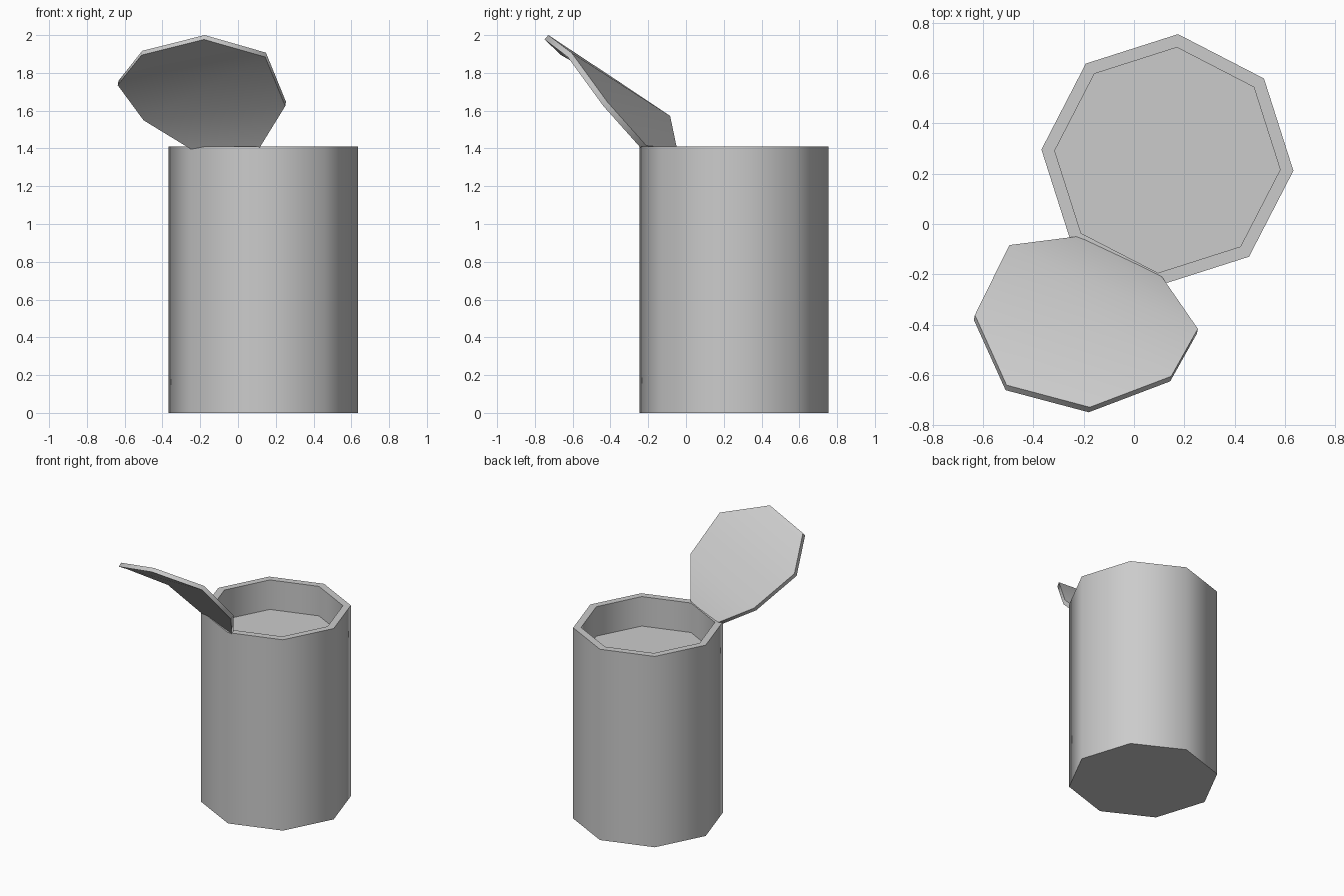
import bpy
import bmesh
import math
from mathutils import Vector

cube = bpy.data.objects.get("Cube")
if cube:
    bpy.data.objects.remove(cube, do_unlink=True)

SIDES = 8
CENTRE = Vector((0.133, 0.254, 0.0))
TURN = math.radians(85.2)

grey = bpy.data.materials.new("plain grey")
grey.use_nodes = True
tone = (0.6, 0.6, 0.6, 1.0)
grey.diffuse_color = tone
grey.node_tree.nodes["Principled BSDF"].inputs["Base Color"].default_value = tone


def finish(bm, name):
    """Turn a bmesh into a smooth-walled object with sharp rims."""
    bmesh.ops.recalc_face_normals(bm, faces=bm.faces)
    mesh = bpy.data.meshes.new(name)
    bm.to_mesh(mesh)
    bm.free()
    mesh.materials.append(grey)
    obj = bpy.data.objects.new(name, mesh)
    bpy.context.collection.objects.link(obj)
    bpy.ops.object.select_all(action='DESELECT')
    obj.select_set(True)
    bpy.context.view_layer.objects.active = obj
    bpy.ops.object.shade_smooth_by_angle(angle=math.radians(50))
    return obj


# Container: outer wall, flat rim, inner wall and raised floor
profile = [(0.503, 0.0), (0.503, 1.41), (0.45, 1.41), (0.45, 1.192)]
bm = bmesh.new()
rings = []
for radius, height in profile:
    ring = []
    for i in range(SIDES):
        a = TURN + math.tau * i / SIDES
        offset = Vector((radius * math.cos(a), radius * math.sin(a), height))
        ring.append(bm.verts.new(CENTRE + offset))
    rings.append(ring)
for low, high in zip(rings, rings[1:]):
    for i in range(SIDES):
        j = (i + 1) % SIDES
        bm.faces.new((low[i], low[j], high[j], high[i]))
bm.faces.new(rings[0])
bm.faces.new(rings[-1])
finish(bm, "container")

# Open lid: a bent octagon in three strips, from the hinge to the far edge
strips = [
    ((-0.214, -0.048, 1.40), (0.111, -0.21, 1.415)),
    ((-0.496, -0.084, 1.572), (0.254, -0.417, 1.647)),
    ((-0.633, -0.362, 1.758), (0.148, -0.606, 1.907)),
    ((-0.507, -0.641, 1.917), (-0.176, -0.729, 2.0)),
]
bm = bmesh.new()
rows = [[bm.verts.new(p) for p in row] for row in strips]
for near, far in zip(rows, rows[1:]):
    bm.faces.new((near[0], near[1], far[1], far[0]))
# Thickness of the lid
result = bmesh.ops.extrude_face_region(bm, geom=bm.faces[:], use_keep_orig=True)
under = [g for g in result["geom"] if isinstance(g, bmesh.types.BMVert)]
bmesh.ops.translate(bm, verts=under, vec=(-0.004, -0.02, -0.023))
finish(bm, "lid")
